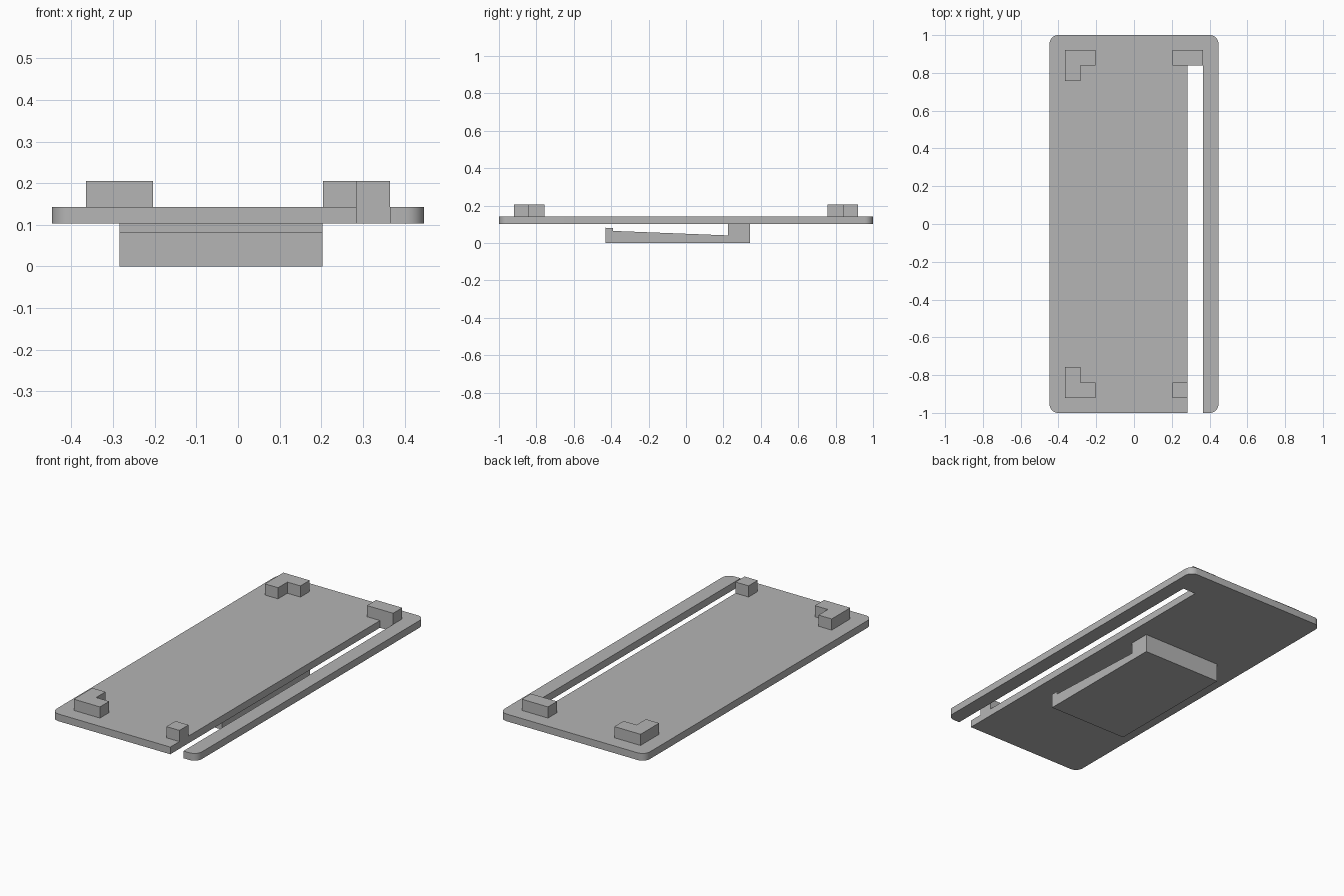
import bpy
import bmesh
from math import cos, sin, pi
from mathutils import Vector

cube = bpy.data.objects.get("Cube")
if cube:
    bpy.data.objects.remove(cube, do_unlink=True)

grey = bpy.data.materials.new("plain grey")
grey.use_nodes = True
grey.diffuse_color = (0.46, 0.46, 0.46, 1)
grey.node_tree.nodes["Principled BSDF"].inputs["Base Color"].default_value = grey.diffuse_color


def prism(name, outline, offset):
    """Extrude a closed loop of 3D points along offset into a solid."""
    bm = bmesh.new()
    face = bm.faces.new([bm.verts.new(p) for p in outline])
    grown = bmesh.ops.extrude_face_region(bm, geom=[face])
    verts = [g for g in grown["geom"] if isinstance(g, bmesh.types.BMVert)]
    bmesh.ops.translate(bm, verts=verts, vec=Vector(offset))
    bmesh.ops.recalc_face_normals(bm, faces=bm.faces)
    mesh = bpy.data.meshes.new(name)
    bm.to_mesh(mesh)
    bm.free()
    mesh.materials.append(grey)
    obj = bpy.data.objects.new(name, mesh)
    bpy.context.collection.objects.link(obj)
    return obj


def flat(points, z):
    return [(x, y, z) for x, y in points]


def rounded(x, y, sx, sy, radius=0.045, steps=8):
    """Quarter-circle points for the plate corner at (x, y), counter-clockwise."""
    start = {(1, 1): 0, (-1, 1): 1, (-1, -1): 2, (1, -1): 3}[(sx, sy)]
    arc = [(start + i / steps) * pi / 2 for i in range(steps + 1)]
    return [(x - sx * radius + radius * cos(a), y - sy * radius + radius * sin(a))
            for a in arc]


W, L = 0.447, 1.0                  # plate half width and half length
BOTTOM, TOP, POST_TOP = 0.103, 0.143, 0.205
SLOT_IN, SLOT_OUT, SLOT_END = 0.284, 0.365, 0.84
OUT_X, OUT_Y, IN_X, IN_Y, ARM = 0.365, 0.92, 0.204, 0.757, 0.081

# Base plate with rounded corners and a slot open at the front
plate_outline = (
    rounded(W, L, 1, 1) + rounded(-W, L, -1, 1) + rounded(-W, -L, -1, -1)
    + [(SLOT_IN, -L), (SLOT_IN, SLOT_END), (SLOT_OUT, SLOT_END), (SLOT_OUT, -L)]
    + rounded(W, -L, 1, -1))
plate = prism("base_plate", flat(plate_outline, BOTTOM), (0, 0, TOP - BOTTOM))

# L-shaped corner stops on the right side
for name, s in (("back", 1), ("front", -1)):
    stop = [(-OUT_X, s * OUT_Y), (-IN_X, s * OUT_Y), (-IN_X, s * (OUT_Y - ARM)),
            (-OUT_X + ARM, s * (OUT_Y - ARM)), (-OUT_X + ARM, s * IN_Y),
            (-OUT_X, s * IN_Y)]
    prism(f"{name}_right_corner_stop", flat(stop, TOP), (0, 0, POST_TOP - TOP))

# Left corner stops, shortened where the slot passes through
for name, x, y0, y1 in (("back", OUT_X, SLOT_END, OUT_Y),
                        ("front", SLOT_IN, -OUT_Y, -SLOT_END)):
    stop = [(IN_X, y0), (x, y0), (x, y1), (IN_X, y1)]
    prism(f"{name}_left_corner_stop", flat(stop, TOP), (0, 0, POST_TOP - TOP))

# Belt clip under the plate: root block, tapering tongue and raised lip
clip_profile = [(-0.43, 0), (0.343, 0), (0.343, BOTTOM), (0.225, BOTTOM),
                (0.225, 0.041), (-0.39, 0.065), (-0.39, 0.08), (-0.43, 0.082)]
prism("belt_clip", [(-0.285, y, z) for y, z in clip_profile], (0.488, 0, 0))

# Smooth only the rounded plate corners
bpy.ops.object.select_all(action="DESELECT")
plate.select_set(True)
bpy.context.view_layer.objects.active = plate
bpy.ops.object.shade_smooth_by_angle(angle=pi / 6)
